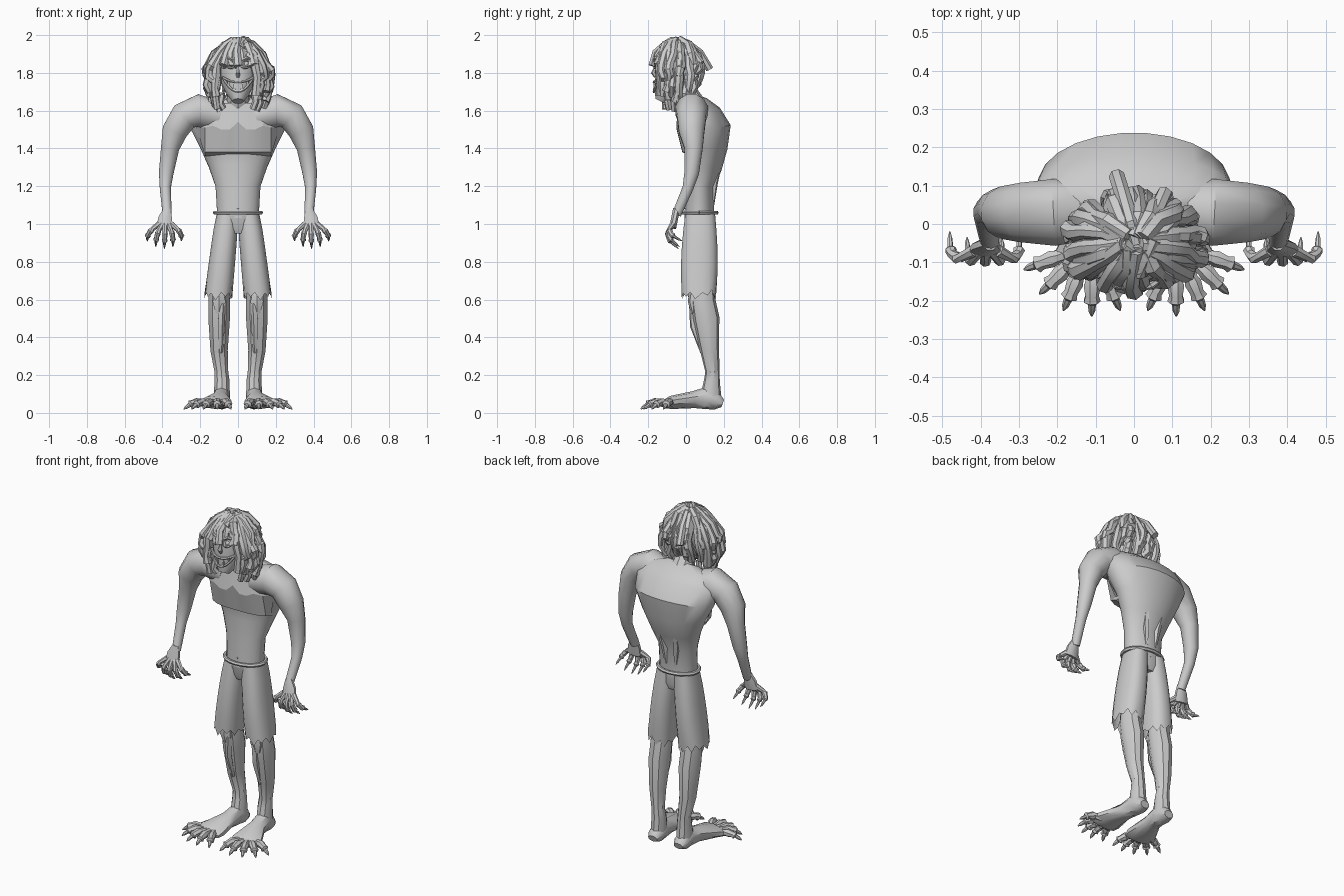
import bpy, bmesh, math, random
from mathutils import Vector

cube = bpy.data.objects.get("Cube")
if cube:
    bpy.data.objects.remove(cube)
random.seed(4)
X, Y, Z = Vector((1, 0, 0)), Vector((0, 1, 0)), Vector((0, 0, 1))

grey = bpy.data.materials.new("stone grey")
grey.use_nodes = True
grey.diffuse_color = (0.6, 0.6, 0.6, 1)
grey.node_tree.nodes["Principled BSDF"].inputs["Base Color"].default_value = grey.diffuse_color


def tube(bm, points, ref=None, sides=10, power=2, open_end=False):
    """Skin rings along a path; each point is x, y, z, radius along ref, other radius."""
    centres = [Vector(p[:3]) for p in points]
    if ref is None:
        steps = [(q - p).normalized() for p, q in zip(centres, centres[1:])]
        ref = min((X, Y, Z), key=lambda axis: sum(abs(step.dot(axis)) for step in steps))
    rings = []
    for i, point in enumerate(points):
        tangent = (centres[min(i + 1, len(centres) - 1)] - centres[max(i - 1, 0)]).normalized()
        u = (ref - tangent * ref.dot(tangent)).normalized()
        v = tangent.cross(u)
        ring = []
        for k in range(sides):
            angle = math.tau * (k + 0.5) / sides
            c, s = math.cos(angle), math.sin(angle)
            c = math.copysign(abs(c) ** (2 / power), c)
            s = math.copysign(abs(s) ** (2 / power), s)
            ring.append(bm.verts.new(centres[i] + u * c * point[3] + v * s * point[-1]))
        rings.append(ring)
    for lower, upper in zip(rings, rings[1:]):
        for k in range(sides):
            n = (k + 1) % sides
            bm.faces.new((lower[k], lower[n], upper[n], upper[k]))
    bm.faces.new(rings[0])
    if not open_end:
        bm.faces.new(rings[-1])
    return rings


def finish(name, bm, mirror=False, angle=35):
    bmesh.ops.recalc_face_normals(bm, faces=bm.faces)
    mesh = bpy.data.meshes.new(name)
    bm.to_mesh(mesh)
    bm.free()
    mesh.materials.append(grey)
    mesh.polygons.foreach_set("use_smooth", [True] * len(mesh.polygons))
    mesh.set_sharp_from_angle(angle=math.radians(angle))
    ob = bpy.data.objects.new(name, mesh)
    bpy.context.collection.objects.link(ob)
    if mirror:
        ob.modifiers.new("Mirror", "MIRROR")


def part(name, *paths, mirror=False, **options):
    bm = bmesh.new()
    for path in paths:
        tube(bm, path, **options)
    finish(name, bm, mirror)


def slab(z, half_width, front, back):
    return (0, (front + back) / 2, z, half_width, (back - front) / 2)


# Torso, wide and hunched, its back rounding into the shoulders
part("torso", slab and [slab(1.03, .11, -.01, .15), slab(1.2, .12, 0, .15), slab(1.3, .155, 0, .19),
                        slab(1.4, .2, 0, .22), slab(1.5, .25, -.03, .24), slab(1.57, .26, -.03, .19),
                        slab(1.63, .24, -.03, .12), slab(1.67, .1, -.01, .06)], ref=X, sides=24)
part("neck", [(0, .06, 1.58, .08), (0, .01, 1.68, .06), (0, -.05, 1.78, .05)], ref=X)

# Chest plate with a jagged ridge overhanging the belly, wrapping to the ribs
bm = bmesh.new()
rows = []
for i, ridge in enumerate((1.54, 1.5, 1.5, 1.52, 1.51, 1.51)):
    x, back = .044 * i, .08 * (i / 5) ** 4
    low = min(x, .18)
    rows.append([bm.verts.new(corner) for corner in (
        (x, back - .025, 1.64), (x, back - .05, ridge), (low, back - .02, 1.38), (low, back + .03, 1.36))])
for a, b in zip(rows, rows[1:]):
    for k in range(3):
        bm.faces.new((a[k], b[k], b[k + 1], a[k + 1]))
finish("chest", bm, True, 15)

# Back muscle ridges
part("back_ridges", [(.03, .14, 1.1, .01), (.04, .15, 1.22, .02), (.07, .2, 1.4, .01)], mirror=True, sides=5)

# Arms with sloping shoulders
part("arm", [(.1, .04, 1.57, .08), (.21, .03, 1.6, .09), (.285, .03, 1.57, .08), (.335, .03, 1.49, .07),
             (.36, .04, 1.4, .05), (.38, .03, 1.27, .04), (.385, .01, 1.19, .03), (.375, -.05, 1.05, .025)],
     mirror=True, ref=Y, sides=12)
part("palm", [(.375, -.05, 1.08, .02), (.385, -.06, 1.03, .04, .02), (.39, -.07, .98, .045, .02)],
     mirror=True, ref=X, sides=8)


# Fingers and toes share a knuckled digit ending in a hooked claw
def digit(root, tip, bend, radius):
    root, tip = Vector(root), Vector(tip)
    path = []
    for t, swell in ((0, 1), (.3, .8), (.4, 1), (.6, .8), (.7, 1), (.75, .5), (.9, .4), (1, .1)):
        centre = root.lerp(tip, t) + bend * math.sin(math.pi * t)
        path.append((*centre, radius * swell))
    return path


part("fingers", *[digit((.386 + .016 * s, -.07, 1), (.39 + .045 * s, .005 * s * s - .04, .87 + .01 * s * s),
                        X * s * .01 - Y * .04, .016) for s in range(-2, 3)], mirror=True, sides=7)

# Belt
loop = [math.tau * i / 20 for i in range(21)]
part("belt", [(.122 * math.cos(a), .07 + .092 * math.sin(a), 1.06, .011) for a in loop], ref=Z, sides=6)
part("navel", [(0, .01, 1.085, .01), (0, -.01, 1.085, .006)], ref=X, sides=6)

# Ragged shorts
part("shorts_waist", [slab(.95, .06, .01, .14), slab(.98, .1, 0, .15), slab(1.05, .11, -.01, .15)],
     ref=X, sides=20, power=2.5)
bm = bmesh.new()
profile = []
for i in range(6):
    t = i / 5
    profile.append((.057 + .047 * t, .075 - .007 * t, 1.05 - .43 * t, .056 + .018 * math.sqrt(t),
                    .08 + .018 * math.sin(2.5 * t)))
rings = tube(bm, profile, ref=X, sides=20, power=2.4, open_end=True)
for k, vert in enumerate(rings[-1]):
    vert.co.z += (-.02, .02, -.01, .015)[k % 4] + random.uniform(-.01, .01)
finish("shorts_leg", bm, True)

# Lower legs
part("leg", [(.1, .09, .7, .05, .06), (.1, .09, .6, .06, .065), (.1, .107, .5, .06, .07),
             (.1, .125, .33, .048, .05), (.088, .14, .22, .038), (.085, .137, .17, .042),
             (.085, .13, .06, .045, .06)], mirror=True, ref=X, sides=10)
part("shin", [(.085, .035, .58, .02), (.09, .04, .46, .02), (.09, .085, .32, .01)], mirror=True, sides=5)
part("knee", [(.1, .04, .64, .025), (.1, .03, .59, .04, .02), (.1, .045, .53, .02)], mirror=True, ref=X, sides=6)

# Big splayed feet with a high instep
part("foot", [(.085, .195, .05, .03, .02), (.085, .165, .06, .045), (.087, .11, .08, .047, .06),
              (.095, .04, .07, .05, .045), (.118, -.08, .055, .09, .035), (.12, -.12, .045, .08, .02)],
     mirror=True, ref=X, sides=10)
toes = []
for i in range(5):
    angle = .4 * i - .4
    aim = X * math.sin(angle) - Y * math.cos(angle)
    heart = Vector((.11, -.05, 0))
    toes.append(digit(heart + aim * .06 + Z * .05, heart + aim * .19 + Z * .02, Z * .02, .023))
part("toes", *toes, mirror=True, sides=7)

# Head with a jutting jaw
part("head", [(0, -.135, 1.65, .03), (0, -.115, 1.69, .06), (0, -.08, 1.75, .09), (0, -.065, 1.82, .1),
              (0, -.055, 1.9, .1), (0, -.045, 1.95, .06)], ref=X, sides=16)


def face(x, z, lift=0):
    return (x, -.07 - .1 * math.sqrt(1 - (x / .105) ** 2) - lift, z)


# Grinning mouth, teeth, nose, eyes and brows
grin = [i / 5 - 1 for i in range(11)]
part("lips", *[[(*face(.08 * t, middle + (1.775 - middle) * t * t), .007) for t in grin] for middle in (1.75, 1.7)],
     ref=Z, sides=6)
part("teeth", *[[(*face(x, root), .009), (*face(x, tip), .004)] for x, root, tip in
                ((.02, 1.71, 1.74), (.05, 1.755, 1.735))], mirror=True, ref=X, sides=4)
part("nose", [(0, -.163, 1.83, .006), (0, -.172, 1.8, .013), (0, -.16, 1.78, .01)], ref=X, sides=6)
bm = bmesh.new()
bmesh.ops.create_uvsphere(bm, u_segments=12, v_segments=8, radius=.02)
bmesh.ops.translate(bm, verts=bm.verts, vec=face(.04, 1.845, -.012))
finish("eye", bm, True)
part("eye_rim", [(*face(.04 + .024 * math.cos(a), 1.845 + .021 * math.sin(a)), .006) for a in loop[::2]],
     mirror=True, ref=Y, sides=5)
part("brow", [(*face(.014, 1.865), .006), (*face(.045, 1.88), .01), (*face(.07, 1.87), .006)],
     mirror=True, ref=Z, sides=6)
part("ear", [(.09, -.05, 1.76, .015), (.115, -.04, 1.8, .03, .01), (.11, -.04, 1.85, .02, .01)], mirror=True, ref=Y)


# Mop of thick locks falling from the crown, parted around the face
def jitter(size):
    return random.uniform(-size, size)


def lock(turn, grow, end, radius):
    s, c = math.sin(turn), math.cos(turn)
    path = []
    for i in range(4):
        dip = .15 + .38 * i
        out = grow * math.sin(dip)
        path.append((.15 * out * s, -.045 - .12 * out * c, 1.785 + .17 * grow * math.cos(dip)))
    x, y, z = path[-1]
    # Sides swell outward, then every lock tucks toward the neck
    for t, wide in ((.35, 1.1), (.7, 1.13), (1, 1)):
        if z - end > .03:
            depth = 1 if c > 0 else 1 - .3 * t * t
            path.append((x * wide, -.045 + (y + .045) * depth, z - (z - end) * t))
    return [(x + jitter(.01), y + jitter(.01), z + jitter(.007), radius * random.uniform(.8, 1.15))
            for x, y, z in path]


locks = []
for layer, (count, grow, low) in enumerate(((22, .95, 1.63), (20, 1.05, 1.67), (14, 1.09, 1.74))):
    for i in range(count):
        turn = math.tau * (i + layer / 2) / count
        front = math.cos(turn)
        end = low + random.uniform(-.02, .06)
        if front > .74:
            end = 1.89
        elif front < -.6:
            end += .05
        locks.append(lock(turn + jitter(.12), grow * random.uniform(.95, 1.03), end, .023))
part("hair", *locks, sides=7)

# Loose curls at the nape and jaw, and swept tufts on the crown
curls = []
for i in range(11):
    turn = .9 + i * .45
    curls.append([(spread * math.sin(turn), -.045 - .7 * spread * math.cos(turn), z + jitter(.01), .018)
                  for spread, z in ((.11, 1.69), (.12, 1.645), (.1, 1.605))])
part("hair_ends", *curls, sides=6)


def tuft(start, end, lift):
    start, end = Vector(start), Vector(end)
    return [(*(start.lerp(end, t) + Z * lift * math.sin(math.pi * t)), .021) for t in (0, .3, .7, 1)]


part("hair_tufts", tuft((.01, -.05, 1.95), (-.045, .125, 1.82), .06), tuft((.02, -.05, 1.95), (.08, .08, 1.85), .03),
     tuft((.03, -.1, 1.94), (-.145, .02, 1.82), .06), tuft((.04, -.12, 1.93), (-.155, -.03, 1.81), .06),
     tuft((.01, -.13, 1.93), (.05, -.04, 1.97), .01), sides=7)
